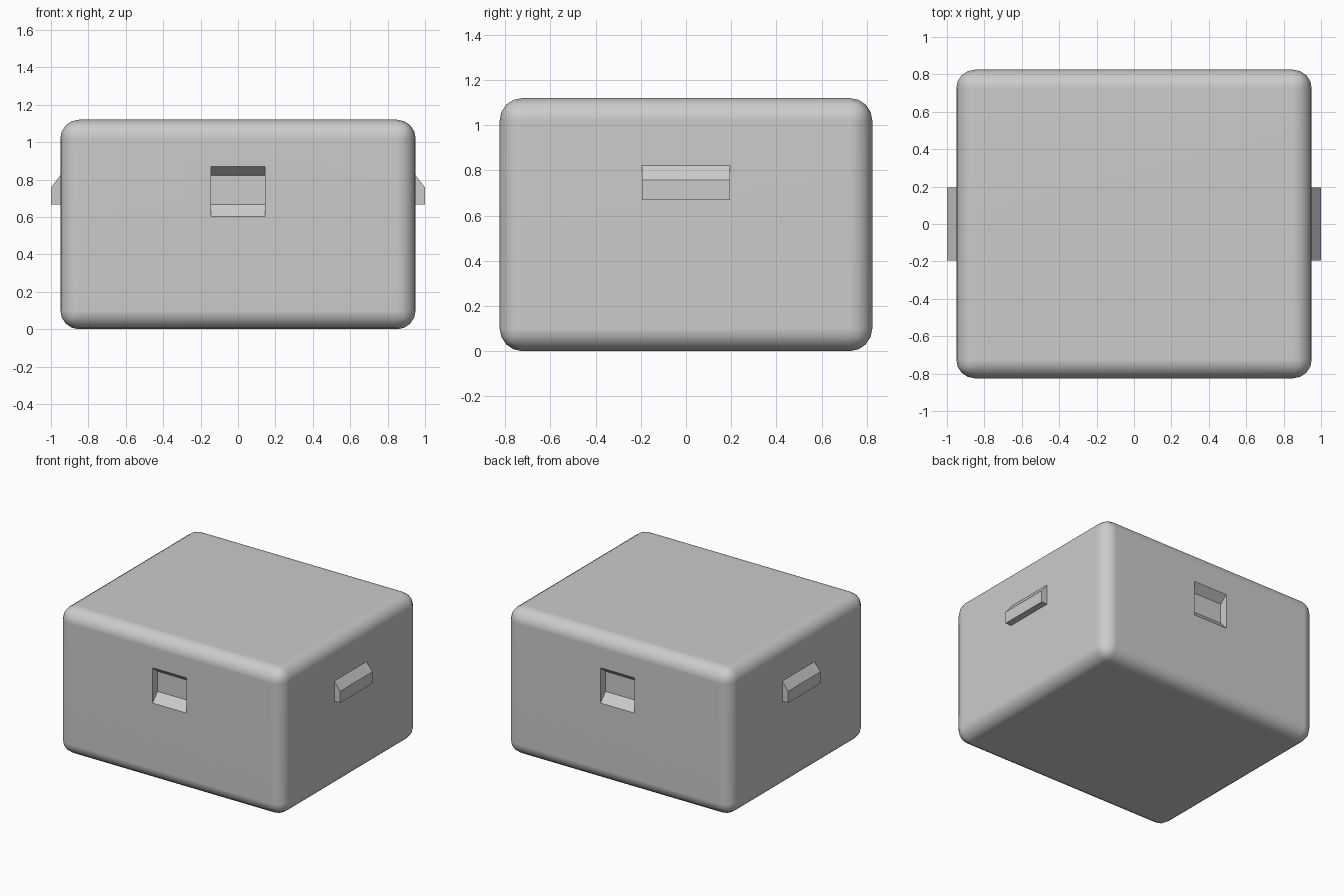
import bpy, bmesh, math
from mathutils import Matrix

if "Cube" in bpy.data.objects:
    bpy.data.objects.remove(bpy.data.objects["Cube"])


def prism(name, profile, half_width, angle):
    """Extrude an (outward, z) profile sideways, then turn it about z."""
    bm = bmesh.new()
    face = bm.faces.new([bm.verts.new((o, -half_width, z)) for o, z in profile])
    ext = bmesh.ops.extrude_face_region(bm, geom=[face])
    moved = [v for v in ext["geom"] if isinstance(v, bmesh.types.BMVert)]
    bmesh.ops.translate(bm, verts=moved, vec=(0, 2 * half_width, 0))
    bmesh.ops.rotate(bm, verts=bm.verts, cent=(0, 0, 0),
                     matrix=Matrix.Rotation(angle, 3, 'Z'))
    bmesh.ops.recalc_face_normals(bm, faces=bm.faces)
    mesh = bpy.data.meshes.new(name)
    bm.to_mesh(mesh)
    bm.free()
    obj = bpy.data.objects.new(name, mesh)
    bpy.context.collection.objects.link(obj)
    return obj


# Rounded main body
bpy.ops.mesh.primitive_cube_add(size=1, location=(0, 0, 0.56))
body = bpy.context.object
body.name = "case_body"
body.scale = (1.9, 1.65, 1.12)
bpy.ops.object.transform_apply(location=True, rotation=False, scale=True)
bevel = body.modifiers.new("rounded_edges", 'BEVEL')
bevel.width = 0.1
bevel.segments = 4

# Latch recesses in front and back, with sloped floor and ceiling
recess = [(0.765, 0.668), (0.885, 0.536), (0.885, 0.921), (0.765, 0.821)]
cutters = []
for side, angle in (("front", -math.pi / 2), ("back", math.pi / 2)):
    cutter = prism(side + "_recess_cutter", recess, 0.144, angle)
    cutter.hide_render = True
    cutters.append(cutter)
    cut = body.modifiers.new(side + "_recess", 'BOOLEAN')
    cut.operation = 'DIFFERENCE'
    cut.solver = 'EXACT'
    cut.object = cutter
bpy.context.view_layer.objects.active = body
for mod in list(body.modifiers):
    bpy.ops.object.modifier_apply(modifier=mod.name)
for cutter in cutters:
    bpy.data.objects.remove(cutter)
bpy.ops.object.shade_smooth_by_angle(angle=math.radians(30))
weighted = body.modifiers.new("flat_panels", 'WEIGHTED_NORMAL')
weighted.keep_sharp = True

# Side grips with a sloped top
grip = [(0.94, 0.668), (1.0, 0.668), (1.0, 0.758), (0.95, 0.822), (0.94, 0.822)]
for side, angle in (("right", 0), ("left", math.pi)):
    prism(side + "_grip", grip, 0.195, angle)
